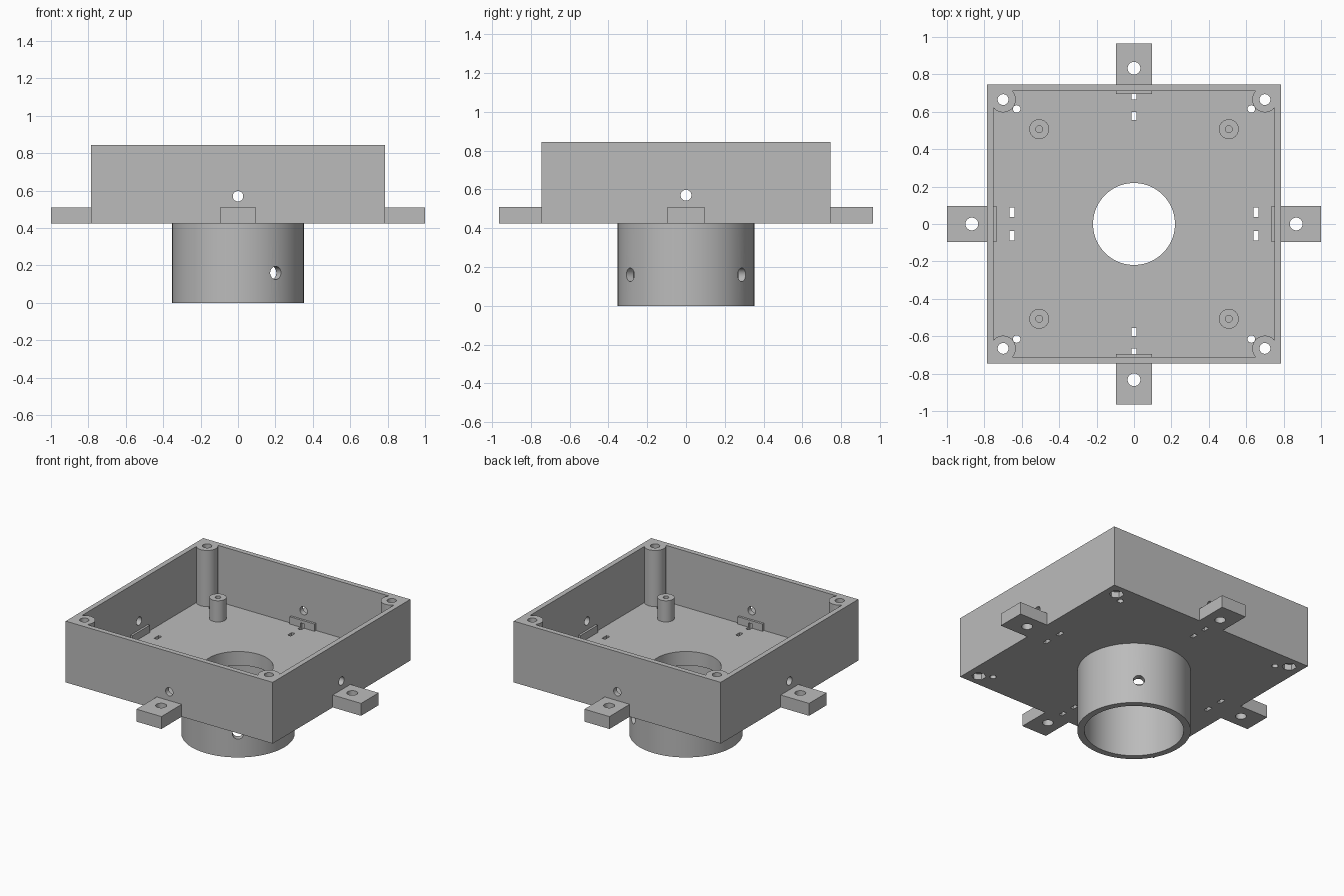
import bpy
import math
from mathutils import Matrix

if "Cube" in bpy.data.objects:
    bpy.data.objects.remove(bpy.data.objects["Cube"], do_unlink=True)

grey = bpy.data.materials.new("plain grey")
grey.use_nodes = True
COLOUR = (0.5, 0.5, 0.5, 1)
grey.diffuse_color = COLOUR
grey.node_tree.nodes["Principled BSDF"].inputs["Base Color"].default_value = COLOUR

# Main dimensions
HX, HY = 0.785, 0.745
WALL = 0.035
BASE, FLOOR, RIM = 0.425, 0.46, 0.845
SIGNS = (-1, 1)
CORNERS = [(sx, sy) for sx in SIGNS for sy in SIGNS]


def finish(obj, name):
    obj.name = name
    obj.data.name = name
    obj.data.materials.clear()
    obj.data.materials.append(grey)
    return obj


def box(name, x, y, z):
    """Box from (low, high) ranges on each axis."""
    ranges = [sorted(r) for r in (x, y, z)]
    bpy.ops.mesh.primitive_cube_add(size=1)
    obj = bpy.context.object
    centre = [(a + b) / 2 for a, b in ranges]
    size = [b - a for a, b in ranges]
    obj.data.transform(Matrix.Translation(centre) @ Matrix.Diagonal((*size, 1)))
    return finish(obj, name)


def rod(name, x, y, r, z0, z1, sides=48):
    """Upright cylinder."""
    bpy.ops.mesh.primitive_cylinder_add(vertices=sides, radius=r, depth=z1 - z0)
    obj = bpy.context.object
    obj.data.transform(Matrix.Translation((x, y, (z0 + z1) / 2)))
    return finish(obj, name)


def side_rod(name, angle, r, z, start, end):
    """Horizontal cylinder pointing outwards at an angle around z."""
    obj = rod(name, 0, 0, r, start, end)
    obj.data.transform(Matrix.Translation((0, 0, z)) @ Matrix.Rotation(angle, 4, "Z")
                       @ Matrix.Rotation(math.pi / 2, 4, "Y"))
    return obj


def combine(target, tool, operation):
    mod = target.modifiers.new("boolean", "BOOLEAN")
    mod.operation = operation
    mod.solver = "EXACT"
    mod.object = tool
    bpy.ops.object.select_all(action="DESELECT")
    bpy.context.view_layer.objects.active = target
    target.select_set(True)
    bpy.ops.object.modifier_apply(modifier=mod.name)
    bpy.data.objects.remove(tool, do_unlink=True)


def cut(target, tool):
    combine(target, tool, "DIFFERENCE")


def add(target, tool):
    combine(target, tool, "UNION")


def smooth(obj):
    bpy.ops.object.select_all(action="DESELECT")
    bpy.context.view_layer.objects.active = obj
    obj.select_set(True)
    bpy.ops.object.shade_smooth_by_angle(angle=math.radians(30))


# Open-topped enclosure
case = box("enclosure", (-HX, HX), (-HY, HY), (BASE, RIM))
cut(case, box("cavity", (WALL - HX, HX - WALL), (WALL - HY, HY - WALL), (FLOOR, 1)))

# Corner screw posts, filled out to the corner
for sx, sy in CORNERS:
    px, py = sx * 0.70, sy * 0.665
    add(case, rod("post", px, py, 0.068, 0.44, RIM))
    add(case, box("corner_fill", (px, sx * 0.77), (py, sy * 0.73), (0.44, RIM)))

# Mounting tabs, reaching slightly through the walls
for s in SIGNS:
    add(case, box("side_tab", (s * 0.735, s), (-0.095, 0.095), (BASE, 0.51)))
    add(case, box("end_tab", (-0.095, 0.095), (s * 0.695, s * 0.965), (BASE, 0.51)))

# Tab holes and cable tie slots
for s in SIGNS:
    cut(case, rod("hole", s * 0.867, 0, 0.034, 0.3, 0.6))
    cut(case, rod("hole", 0, s * 0.833, 0.034, 0.3, 0.6))
    for y in (-0.063, 0.063):
        cut(case, box("slot", (s * 0.64, s * 0.665), (y - 0.025, y + 0.025), (0.3, 0.49)))
    for y in (0.58, 0.69):
        cut(case, box("slot", (-0.0125, 0.0125), (s * (y - 0.025), s * (y + 0.02)),
                      (0.3, 0.49)))

# Screw holes with hexagonal nut pockets, and small drain holes
for sx, sy in CORNERS:
    px, py = sx * 0.70, sy * 0.665
    cut(case, rod("hole", px, py, 0.029, 0.3, 1))
    cut(case, rod("nut_pocket", px, py, 0.046, 0.3, 0.465, sides=6))
    cut(case, rod("drain", sx * 0.627, sy * 0.615, 0.02, 0.3, 0.5))

# Round hole in the middle of each wall, and the large floor opening
for i in range(4):
    cut(case, side_rod("wall_hole", i * math.pi / 2, 0.028, 0.57, 0.6, 0.9))
cut(case, rod("opening", 0, 0, 0.219, 0.3, 0.6, sides=96))
smooth(case)

# Pole socket under the floor, with an inner stop ring
socket = rod("pole_socket", 0, 0, 0.352, 0, BASE, sides=96)
cut(socket, rod("bore", 0, 0, 0.309, -0.1, 0.365, sides=96))
cut(socket, rod("opening", 0, 0, 0.219, 0.3, 0.6, sides=96))
for s in SIGNS:
    cut(socket, side_rod("set_screw_hole", s * math.radians(55), 0.035, 0.16, 0.2, 0.5))
smooth(socket)

# Board standoffs with blind screw holes
for sx, sy in CORNERS:
    x, y = sx * 0.507, sy * 0.507
    side = "left" if sx > 0 else "right"
    end = "back" if sy > 0 else "front"
    standoff = rod(f"standoff_{end}_{side}", x, y, 0.053, FLOOR - 0.01, 0.605)
    cut(standoff, rod("hole", x, y, 0.018, 0.48, 0.7))
    smooth(standoff)
